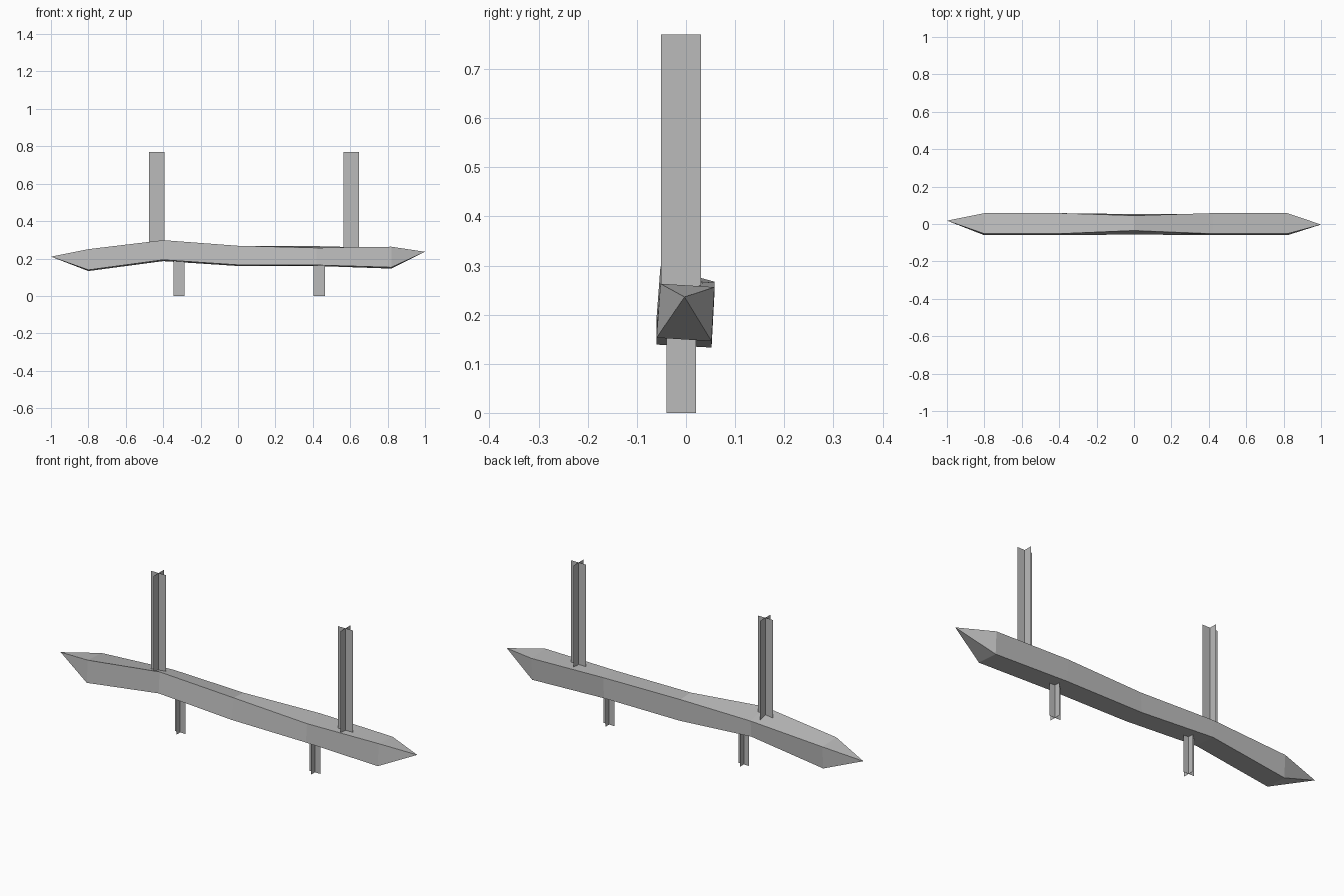
import bpy
import bmesh

cube = bpy.data.objects.get("Cube")
if cube:
    bpy.data.objects.remove(cube, do_unlink=True)

grey = bpy.data.materials.new("plain grey")
grey.use_nodes = True
colour = (0.5, 0.5, 0.5, 1)
grey.diffuse_color = colour
grey.node_tree.nodes["Principled BSDF"].inputs["Base Color"].default_value = colour


def finish(name, bm):
    mesh = bpy.data.meshes.new(name)
    bm.to_mesh(mesh)
    bm.free()
    mesh.materials.append(grey)
    obj = bpy.data.objects.new(name, mesh)
    bpy.context.collection.objects.link(obj)
    return obj


# Log: four-cornered sections joined along x, closed by pointed ends
# Each section: x, top front (y, z), top back, bottom back, bottom front
sections = [
    (-0.80, (-0.052, 0.250), (0.058, 0.244), (0.052, 0.133), (-0.060, 0.139)),
    (-0.40, (-0.052, 0.298), (0.058, 0.267), (0.052, 0.186), (-0.060, 0.193)),
    (0.00, (-0.035, 0.268), (0.045, 0.263), (0.053, 0.160), (-0.056, 0.166)),
    (0.42, (-0.052, 0.257), (0.058, 0.266), (0.052, 0.160), (-0.060, 0.165)),
    (0.82, (-0.052, 0.263), (0.058, 0.256), (0.052, 0.146), (-0.060, 0.153)),
]
bm = bmesh.new()
rings = [[bm.verts.new((x, y, z)) for y, z in corners] for x, *corners in sections]
for a, b in zip(rings, rings[1:]):
    for i in range(4):
        j = (i + 1) % 4
        bm.faces.new((a[i], a[j], b[j], b[i]))
for ring, tip in ((rings[0], (-1, 0.018, 0.21)), (rings[-1], (1, -0.003, 0.236))):
    point = bm.verts.new(tip)
    for i in range(4):
        bm.faces.new((ring[i], ring[(i + 1) % 4], point))
bmesh.ops.recalc_face_normals(bm, faces=bm.faces)
finish("log", bm)


# Posts: two upright flat strips crossing at right angles
def crossed_post(name, x, half, bottom, top):
    y = -0.01
    bm = bmesh.new()
    for dx, dy in ((half, 0), (0, half)):
        bm.faces.new([bm.verts.new((x + s * dx, y + s * dy, z))
                      for s, z in ((-1, bottom), (1, bottom), (1, top), (-1, top))])
    finish(name, bm)


for side, upper_x, lower_x in (("right", -0.435, -0.315), ("left", 0.605, 0.435)):
    crossed_post(side + "_upper_post", upper_x, 0.041, 0.24, 0.77)
    crossed_post(side + "_lower_post", lower_x, 0.03, 0.0, 0.19)
